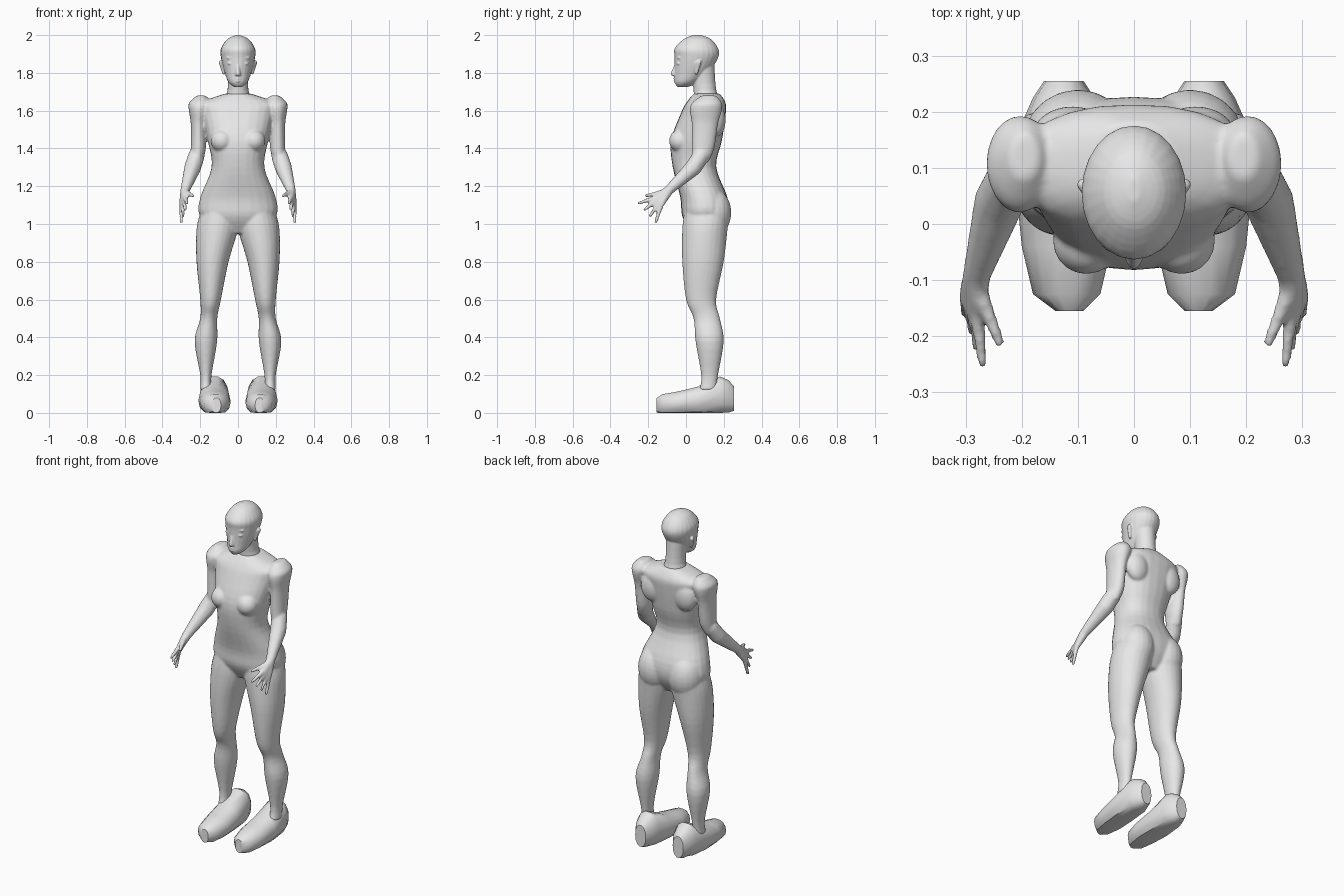
import bpy, bmesh, math
from mathutils import Vector, Matrix

if "Cube" in bpy.data.objects:
    bpy.data.objects.remove(bpy.data.objects["Cube"], do_unlink=True)

SHADE = (.8, .8, .8, 1)
grey = bpy.data.materials.new("plain_grey")
grey.use_nodes = True
grey.diffuse_color = SHADE
grey.node_tree.nodes["Principled BSDF"].inputs["Base Color"].default_value = SHADE


def smooth_rows(rows, steps=4):
    """Fill in sections between the given ones along a flowing curve."""
    rows = [Vector(row) for row in rows]
    last = len(rows) - 1
    result = []
    for i in range(last):
        before, start, end, after = (rows[min(max(k, 0), last)] for k in range(i - 1, i + 3))
        for step in range(steps):
            t = step / steps
            leave, arrive = (end - before) / 2, (after - start) / 2
            ease = t * t * (3 - 2 * t)
            result.append(start.lerp(end, ease) + leave * t * (1 - t) ** 2
                          - arrive * t * t * (1 - t))
    return result + [rows[last]]


def loft(bm, rows, side=1, upright=True, power=2, count=24):
    """Skin closed oval sections; each row is (station, left, right, low, high)."""
    rings = []
    for station, left, right, low, high in rows:
        ring = []
        for i in range(count):
            angle = math.tau * i / count
            c, s = math.cos(angle), math.sin(angle)
            u = math.copysign(abs(c) ** (2 / power), c)
            v = math.copysign(abs(s) ** (2 / power), s)
            x = side * (left + right + u * (right - left)) / 2
            w = (low + high + v * (high - low)) / 2
            point = (x, w, station) if upright else (x, station, max(w, 0))
            ring.append(bm.verts.new(point))
        rings.append(ring)
    faces = [bm.faces.new(rings[0]), bm.faces.new(rings[-1])]
    for lower, upper in zip(rings, rings[1:]):
        for i in range(count):
            faces.append(bm.faces.new((lower[i - 1], lower[i], upper[i], upper[i - 1])))
    bmesh.ops.recalc_face_normals(bm, faces=faces)


def column(bm, rows, **options):
    """Loft a form that is symmetric about the middle; rows are (z, half width, front, back)."""
    full = [(z, -half, half, front, back) for z, half, front, back in rows]
    loft(bm, smooth_rows(full), **options)


def blob(bm, balls, side=1):
    """Convex skin around balls, each (x, y, z, radius)."""
    hull = bmesh.new()
    for x, y, z, radius in balls:
        bmesh.ops.create_icosphere(hull, subdivisions=2, radius=radius,
                                   matrix=Matrix.Translation((side * x, y, z)))
    found = bmesh.ops.convex_hull(hull, input=hull.verts[:])
    inside = {v for v in found["geom_interior"] if isinstance(v, bmesh.types.BMVert)}
    bmesh.ops.delete(hull, geom=list(inside), context="VERTS")
    bmesh.ops.recalc_face_normals(hull, faces=hull.faces[:])
    scratch = bpy.data.meshes.new("scratch")
    hull.to_mesh(scratch)
    hull.free()
    bm.from_mesh(scratch)
    bpy.data.meshes.remove(scratch)


def limb(bm, balls, side):
    """Chain of tapered capsules from ball to ball."""
    for start, end in zip(balls, balls[1:]):
        blob(bm, [start, end], side)


def ellipsoid(bm, centre, radii):
    shape = Matrix.Translation(centre) @ Matrix.Diagonal((*radii, 1))
    bmesh.ops.create_uvsphere(bm, u_segments=20, v_segments=14, radius=1, matrix=shape)


def make_object(bm, name):
    mesh = bpy.data.meshes.new(name)
    bm.to_mesh(mesh)
    bm.free()
    mesh.materials.append(grey)
    obj = bpy.data.objects.new(name, mesh)
    bpy.context.collection.objects.link(obj)
    return obj


def fuse_parts(obj, voxel, passes):
    """Melt overlapping volumes into one smooth skin."""
    fuse = obj.modifiers.new("fuse", "REMESH")
    fuse.mode = "VOXEL"
    fuse.voxel_size = voxel
    fuse.use_smooth_shade = True
    soften = obj.modifiers.new("soften", "SMOOTH")
    soften.factor = .5
    soften.iterations = passes


# Torso, from crotch to the base of the neck
body = bmesh.new()
column(body, [(.95, .08, .03, .17), (1.04, .2, -.02, .22), (1.14, .2, -.03, .22),
              (1.3, .14, -.07, .16), (1.44, .16, -.08, .19), (1.58, .19, -.03, .21),
              (1.64, .2, 0, .21), (1.69, .07, .04, .18)], power=2.3)

LEG = [(.12, .14, .2, .07, .16), (.2, .14, .2, .08, .17), (.38, .11, .23, .05, .2),
       (.5, .11, .2, .04, .18), (.6, .09, .2, 0, .16), (.8, .05, .22, -.02, .2),
       (.97, 0, .22, -.02, .22), (1.06, 0, .2, -.01, .23)]
UPPER_ARM = [(1.33, .19, .25, .03, .12), (1.4, .17, .25, .03, .15), (1.53, .17, .25, .03, .17),
             (1.6, .15, .26, .02, .19), (1.64, .14, .26, .03, .19), (1.68, .17, .22, .08, .16)]
ELBOW = (.22, .08, 1.36, .045)
FOREARM = (.24, .04, 1.3, .046)
WRIST = (.28, -.09, 1.18, .026)
THUMB = [(.28, -.11, 1.17, .018), (.26, -.16, 1.16, .013), (.24, -.21, 1.15, .01)]

# Fingers fan out evenly from the first to the last
index_root, little_root = Vector((.28, -.16, 1.14, .014)), Vector((.3, -.13, 1.1, .013))
index_tip, little_tip = Vector((.27, -.25, 1.11, .009)), Vector((.3, -.16, 1.01, .009))
fan = [i / 3 for i in range(4)]
roots = [index_root.lerp(little_root, t) for t in fan]
tips = [index_tip.lerp(little_tip, t) for t in fan]

for side in (1, -1):
    # Legs, arms and hands
    loft(body, smooth_rows(LEG), side)
    loft(body, smooth_rows(UPPER_ARM), side)
    limb(body, [ELBOW, FOREARM, WRIST], side)
    blob(body, [WRIST, *roots], side)
    limb(body, THUMB, side)
    for root, tip in zip(roots, tips):
        limb(body, [root, tip], side)
    # Chest, shoulder blades and buttocks
    ellipsoid(body, (side * .085, -.03, 1.44), (.06, .06, .06))
    ellipsoid(body, (side * .11, .16, 1.55), (.07, .05, .09))
    ellipsoid(body, (side * .1, .14, 1.06), (.1, .1, .13))
fuse_parts(make_object(body, "body"), voxel=.007, passes=6)

# Head and neck
head = bmesh.new()
column(head, [(1.725, .02, -.045, .01), (1.75, .05, -.06, .06), (1.8, .07, -.06, .12),
              (1.88, .09, -.06, .17), (1.93, .09, -.06, .17), (1.98, .055, -.01, .13),
              (2, .01, .04, .08)])
column(head, [(1.63, .09, .04, .19), (1.71, .055, .04, .16), (1.85, .06, .02, .15)])

# Nose and lips
blob(head, [(0, -.05, 1.85, .009), (0, -.07, 1.795, .011),
            (.01, -.055, 1.79, .009), (-.01, -.055, 1.79, .009)])
for z in (1.77, 1.757):
    blob(head, [(.015, -.052, z, .006), (-.015, -.052, z, .006), (0, -.06, z, .007)])

# Eyes, brows and ears
for side in (1, -1):
    ellipsoid(head, (side * .036, -.036, 1.85), (.02, .015, .01))
    limb(head, [(.02, -.05, 1.88, .007), (.055, -.035, 1.88, .007)], side)
    blob(head, [(.075, .055, 1.8, .009), (.09, .07, 1.855, .012), (.08, .05, 1.85, .008)], side)
fuse_parts(make_object(head, "head"), voxel=.004, passes=3)

# Bulky flat-soled shoes
SHOE = [(-.155, .09, .14, 0, .08), (-.125, .06, .18, -.01, .1), (-.04, .04, .2, -.01, .115),
        (.06, .04, .21, -.01, .14), (.18, .05, .2, -.01, .195), (.225, .07, .18, 0, .175),
        (.255, .09, .16, .01, .14)]
for side, label in ((1, "left"), (-1, "right")):
    shoe_mesh = bmesh.new()
    loft(shoe_mesh, SHOE, side, upright=False, power=2.2, count=14)
    shoe = make_object(shoe_mesh, label + "_shoe")
    bpy.ops.object.select_all(action="DESELECT")
    shoe.select_set(True)
    bpy.context.view_layer.objects.active = shoe
    bpy.ops.object.shade_smooth_by_angle(angle=math.radians(40))
